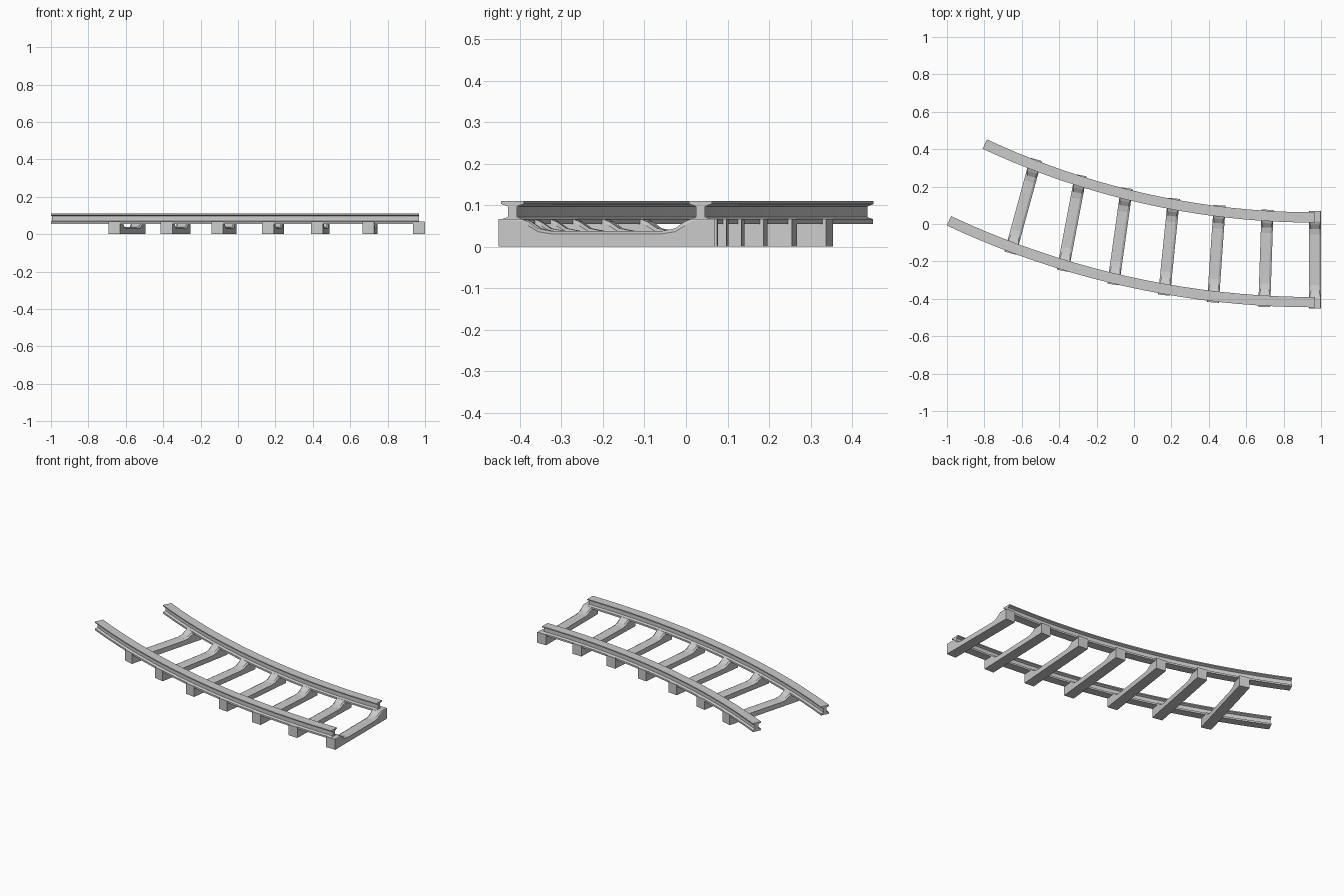
import bpy, bmesh
from math import sin, cos, radians, sqrt

if "Cube" in bpy.data.objects:
    bpy.data.objects.remove(bpy.data.objects["Cube"])

CX, CY = 0.968, 4.205      # centre of the track curve
R_IN, R_OUT = 4.17, 4.623  # rail centre-line radii
SWEEP = radians(25.05)


def loft(name, rings):
    """Skin a list of equal-length vertex rings and cap both ends."""
    bm = bmesh.new()
    rows = [[bm.verts.new(p) for p in ring] for ring in rings]
    n = len(rows[0])
    for a, b in zip(rows, rows[1:]):
        for i in range(n):
            j = (i + 1) % n
            bm.faces.new((a[i], a[j], b[j], b[i]))
    bm.faces.new(rows[0])
    bm.faces.new(rows[-1][::-1])
    bmesh.ops.recalc_face_normals(bm, faces=bm.faces)
    me = bpy.data.meshes.new(name)
    bm.to_mesh(me)
    bm.free()
    ob = bpy.data.objects.new(name, me)
    bpy.context.collection.objects.link(ob)
    return ob


# Rails: I-shaped profile swept along an arc
half = [(0.026, 0.055), (0.026, 0.066), (0.011, 0.071),
        (0.011, 0.097), (0.0275, 0.103), (0.0275, 0.110)]
profile = half + [(-u, z) for u, z in reversed(half)]


def rail(name, radius, segs=20):
    rings = []
    for k in range(segs + 1):
        a = SWEEP * k / segs
        rings.append([(CX - (radius + u) * sin(a), CY - (radius + u) * cos(a), z)
                      for u, z in profile])
    return loft(name, rings)


rail("inner_rail", R_IN)
rail("outer_rail", R_OUT)

# Sleepers: full blocks under the rails, dished and chamfered between them
# (distance from middle, side height, top height, top half width)
stations = [(0.260, 0.064, 0.067, 0.030), (0.205, 0.062, 0.067, 0.030),
            (0.188, 0.050, 0.060, 0.026), (0.165, 0.036, 0.044, 0.022),
            (0.135, 0.031, 0.038, 0.020)]
stations += [(-d, s, t, w) for d, s, t, w in reversed(stations)]
HW = 0.032


def sleeper(name, x, angle):
    rm = (R_IN + R_OUT) / 2
    y = CY - sqrt(rm ** 2 - (CX - x) ** 2)
    rings = [[(-HW, d, 0), (HW, d, 0), (HW, d, s), (w, d, t), (-w, d, t), (-HW, d, s)]
             for d, s, t, w in stations]
    ob = loft(name, rings)
    ob.location = (x, y, 0)
    ob.rotation_euler.z = -radians(angle)


# (x position, turn in degrees)
placing = [(0.968, 0), (0.705, 1.9), (0.44, 4), (0.187, 5.8),
           (-0.075, 8), (-0.333, 10.8), (-0.593, 15.3)]
for i, (x, angle) in enumerate(placing):
    sleeper(f"sleeper_{i + 1}", x, angle)
